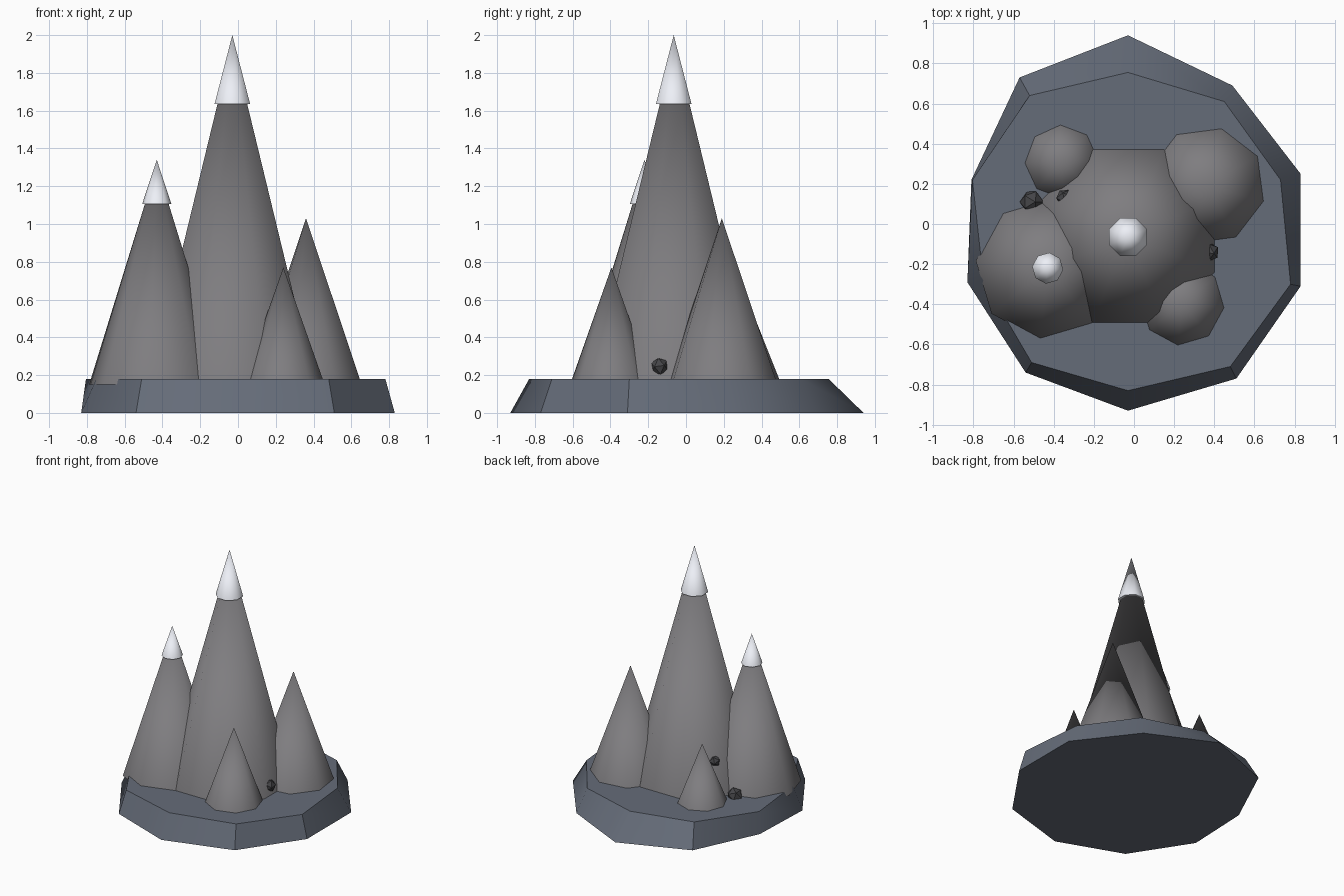
import bpy, bmesh
from math import radians, cos, pi

if "Cube" in bpy.data.objects:
    bpy.data.objects.remove(bpy.data.objects["Cube"])


def material(name, rgb):
    m = bpy.data.materials.new(name)
    m.diffuse_color = (*rgb, 1)
    m.use_nodes = True
    m.node_tree.nodes["Principled BSDF"].inputs["Base Color"].default_value = m.diffuse_color
    return m


slate = material("slate", (0.13, 0.15, 0.19))
stone = material("stone", (0.21, 0.205, 0.215))
snow = material("snow", (0.85, 0.87, 0.93))
dark = material("dark_rock", (0.06, 0.06, 0.065))


def finish(ob, name, mat, angle=50):
    ob.name = name
    ob.data.materials.append(mat)
    bpy.ops.object.select_all(action='DESELECT')
    ob.select_set(True)
    bpy.context.view_layer.objects.active = ob
    bpy.ops.object.shade_smooth_by_angle(angle=radians(angle))


# Eight-sided cone standing on z0, with its first corner at angle rot
def cone(name, x, y, z0, z1, r, rot, mat):
    bpy.ops.mesh.primitive_cone_add(vertices=8, radius1=r, radius2=0, depth=z1 - z0,
                                    location=(x, y, (z0 + z1) / 2),
                                    rotation=(0, 0, radians(rot)))
    finish(bpy.context.object, name, mat)


# Irregular ten-sided base slab with sloping sides
bottom = [(-0.03, 0.94), (0.49, 0.69), (0.83, 0.25), (0.83, -0.31), (0.51, -0.77),
          (-0.03, -0.93), (-0.54, -0.74), (-0.83, -0.29), (-0.81, 0.22), (-0.57, 0.73)]
top = [(-0.03, 0.755), (0.45, 0.61), (0.73, 0.22), (0.78, -0.3), (0.48, -0.71),
       (-0.03, -0.83), (-0.51, -0.69), (-0.75, -0.28), (-0.805, 0.22), (-0.52, 0.64)]
bm = bmesh.new()
low = [bm.verts.new((x, y, 0)) for x, y in bottom]
high = [bm.verts.new((x, y, 0.18)) for x, y in top]
bm.faces.new(low)
bm.faces.new(high)
for i in range(10):
    j = (i + 1) % 10
    bm.faces.new((low[i], low[j], high[j], high[i]))
bmesh.ops.recalc_face_normals(bm, faces=bm.faces)
mesh = bpy.data.meshes.new("base_slab")
bm.to_mesh(mesh)
bm.free()
base = bpy.data.objects.new("base_slab", mesh)
bpy.context.collection.objects.link(base)
finish(base, "base_slab", slate, 35)

# Mountain peaks
cone("main_peak", -0.03, -0.06, 0.15, 1.96, 0.475, 22.5, stone)
cone("left_peak", -0.43, -0.22, 0.15, 1.31, 0.36, -6, stone)
cone("right_peak", 0.36, 0.19, 0.15, 1.03, 0.305, 30, stone)
cone("front_peak", 0.24, -0.395, 0.15, 0.77, 0.22, -6, stone)
cone("back_peak", -0.36, 0.31, 0.15, 0.64, 0.195, 2, stone)

# Snow caps overhanging the two tallest peaks
cone("main_snow_cap", -0.03, -0.065, 1.635, 2.0, 0.102, 22.5, snow)
cone("left_snow_cap", -0.43, -0.22, 1.105, 1.34, 0.078, -6, snow)

# Small loose rocks, partly buried
for i, (x, y, z, r) in enumerate([(-0.51, 0.11, 0.19, 0.06),
                                  (0.375, -0.14, 0.245, 0.05),
                                  (-0.345, 0.13, 0.43, 0.045)]):
    bpy.ops.mesh.primitive_ico_sphere_add(subdivisions=1, radius=r, location=(x, y, z),
                                          rotation=(0.4 * i, 0.3, 0.7 * i))
    finish(bpy.context.object, f"rock_{i + 1}", dark, 10)
